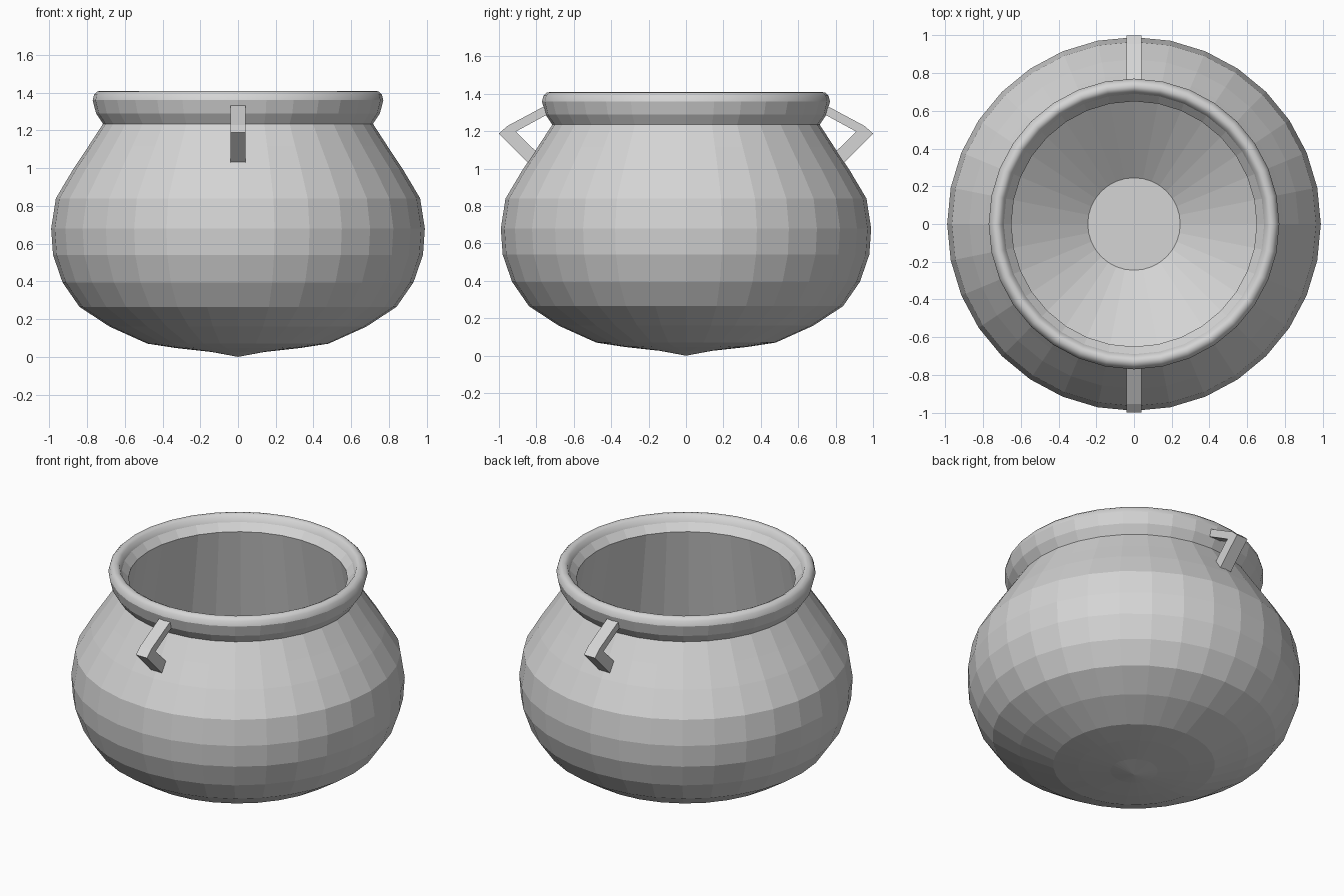
import bpy, bmesh, math

cube = bpy.data.objects.get("Cube")
if cube:
    bpy.data.objects.remove(cube, do_unlink=True)

SEGMENTS = 32
LIP_HEIGHT = 1.36

# One plain grey for the whole pot
grey = bpy.data.materials.new("plain_grey")
grey.use_nodes = True
colour = (0.66, 0.66, 0.66, 1)
grey.diffuse_color = colour
grey.node_tree.nodes["Principled BSDF"].inputs["Base Color"].default_value = colour


def finish(name, bm):
    bmesh.ops.recalc_face_normals(bm, faces=bm.faces)
    mesh = bpy.data.meshes.new(name)
    bm.to_mesh(mesh)
    bm.free()
    mesh.materials.append(grey)
    obj = bpy.data.objects.new(name, mesh)
    bpy.context.collection.objects.link(obj)
    return obj


def lathe(name, profile):
    """Spin a radius/height profile around z; only the rounded lip is smooth."""
    bm = bmesh.new()
    verts = [bm.verts.new((0, -r, z)) for r, z in profile]
    edges = [bm.edges.new(pair) for pair in zip(verts, verts[1:])]
    bmesh.ops.spin(bm, geom=verts + edges, cent=(0, 0, 0), axis=(0, 0, 1),
                   angle=math.tau, steps=SEGMENTS, use_duplicate=False)
    bmesh.ops.remove_doubles(bm, verts=bm.verts, dist=0.001)
    for face in bm.faces:
        face.smooth = face.calc_center_median().z > LIP_HEIGHT
    return finish(name, bm)


def bar_handle(name, side):
    """Bent square bar, outlined in the yz plane and extruded along x."""
    outline = [(0.70, 1.36), (0.755, 1.335), (0.955, 1.228), (1.0, 1.188),
               (0.842, 1.028), (0.76, 1.05), (0.80, 1.09), (0.91, 1.198),
               (0.745, 1.288), (0.70, 1.31)]
    bm = bmesh.new()
    face = bm.faces.new([bm.verts.new((-0.04, side * y, z)) for y, z in outline])
    out = bmesh.ops.extrude_face_region(bm, geom=[face])
    moved = [v for v in out["geom"] if isinstance(v, bmesh.types.BMVert)]
    bmesh.ops.translate(bm, verts=moved, vec=(0.08, 0, 0))
    return finish(name, bm)


# Pot: outer belly, flared rim with rounded lip, then the hollow inside,
# which widens gently below the neck and slopes in to a small round floor
belly = [(0, 0), (0.14, 0.026), (0.33, 0.047), (0.48, 0.07), (0.68, 0.16),
         (0.84, 0.265), (0.93, 0.395), (0.98, 0.54), (0.99, 0.68),
         (0.965, 0.84), (0.873, 0.995), (0.793, 1.115), (0.715, 1.235)]
rim = [(0.752, 1.29), (0.77, LIP_HEIGHT), (0.762, 1.39), (0.745, 1.406),
       (0.725, 1.41), (0.705, 1.4), (0.69, 1.365)]
inside = [(0.65, 1.32), (0.8, 0.5), (0.245, 0.11), (0, 0.11)]
lathe("pot", belly + rim + inside)

# Handles at front and back
bar_handle("front_handle", -1)
bar_handle("back_handle", 1)
